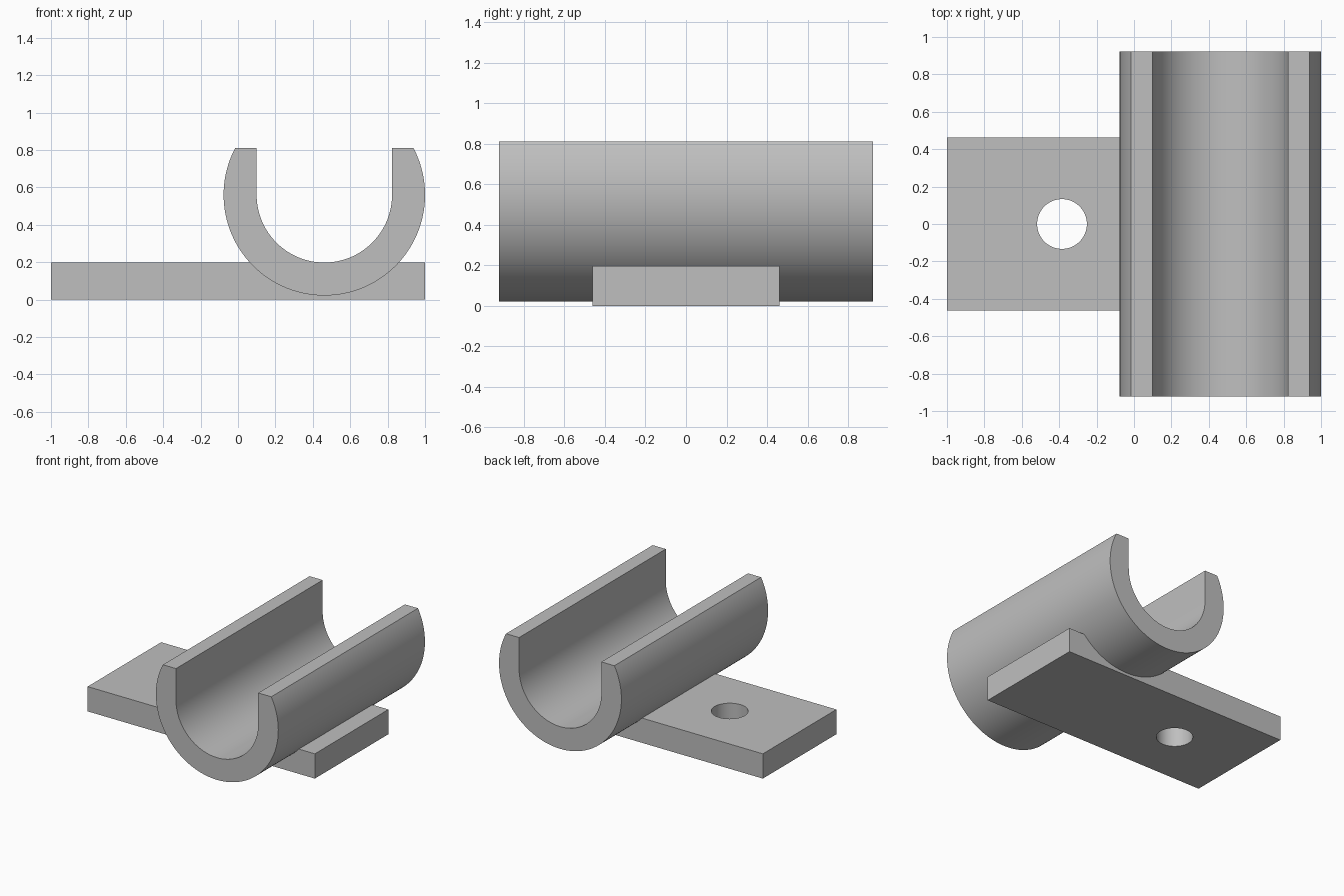
import bpy
import bmesh
from math import sin, cos, asin, pi, radians

cube = bpy.data.objects.get("Cube")
if cube:
    bpy.data.objects.remove(cube, do_unlink=True)

# Plain grey material
grey = bpy.data.materials.new("grey")
grey.use_nodes = True
colour = (0.52, 0.52, 0.52, 1)
grey.diffuse_color = colour
grey.node_tree.nodes["Principled BSDF"].inputs["Base Color"].default_value = colour


def prism(name, outline, direction):
    """Extrude a closed outline of 3D points along a direction."""
    bm = bmesh.new()
    face = bm.faces.new([bm.verts.new(p) for p in outline])
    moved = bmesh.ops.extrude_face_region(bm, geom=[face], use_keep_orig=True)["geom"]
    verts = [g for g in moved if isinstance(g, bmesh.types.BMVert)]
    bmesh.ops.translate(bm, verts=verts, vec=direction)
    bmesh.ops.recalc_face_normals(bm, faces=bm.faces)
    mesh = bpy.data.meshes.new(name)
    bm.to_mesh(mesh)
    bm.free()
    mesh.materials.append(grey)
    obj = bpy.data.objects.new(name, mesh)
    bpy.context.collection.objects.link(obj)
    return obj


def smooth(obj):
    bpy.ops.object.select_all(action="DESELECT")
    obj.select_set(True)
    bpy.context.view_layer.objects.active = obj
    bpy.ops.object.shade_smooth_by_angle(angle=radians(30))


def arc(cx, cz, r, start, end, steps):
    angles = [start + (end - start) * i / steps for i in range(steps + 1)]
    return [(cx + r * cos(a), cz + r * sin(a)) for a in angles]


# Open channel: round outside cut flat on top, straight-sided U inside
cx, cz, top, half_length = 0.4615, 0.56, 0.81, 0.922
outer_r, inner_r = 0.5385, 0.362
lip = asin((top - cz) / outer_r)
profile = arc(cx, cz, outer_r, lip, -pi - lip, 96)
profile += [(cx - inner_r, top)]
profile += arc(cx, cz, inner_r, -pi, 0, 64)
profile += [(cx + inner_r, top)]
channel = prism("channel", [(x, -half_length, z) for x, z in profile],
                (0, 2 * half_length, 0))
smooth(channel)

# Mounting plate under the channel
w, thick = 0.462, 0.197
plate = prism("mounting_plate", [(-1, -w, 0), (1, -w, 0), (1, w, 0), (-1, w, 0)],
              (0, 0, thick))

# Screw hole through the plate
ring = arc(-0.385, 0, 0.133, 0, 2 * pi, 64)[:-1]
cutter = prism("hole_cutter", [(x, y, -0.1) for x, y in ring], (0, 0, 0.5))
cutter.hide_render = True
cut = plate.modifiers.new("screw_hole", "BOOLEAN")
cut.operation = "DIFFERENCE"
cut.solver = "EXACT"
cut.object = cutter
bpy.context.view_layer.objects.active = plate
bpy.ops.object.modifier_apply(modifier=cut.name)
bpy.data.objects.remove(cutter, do_unlink=True)
smooth(plate)
